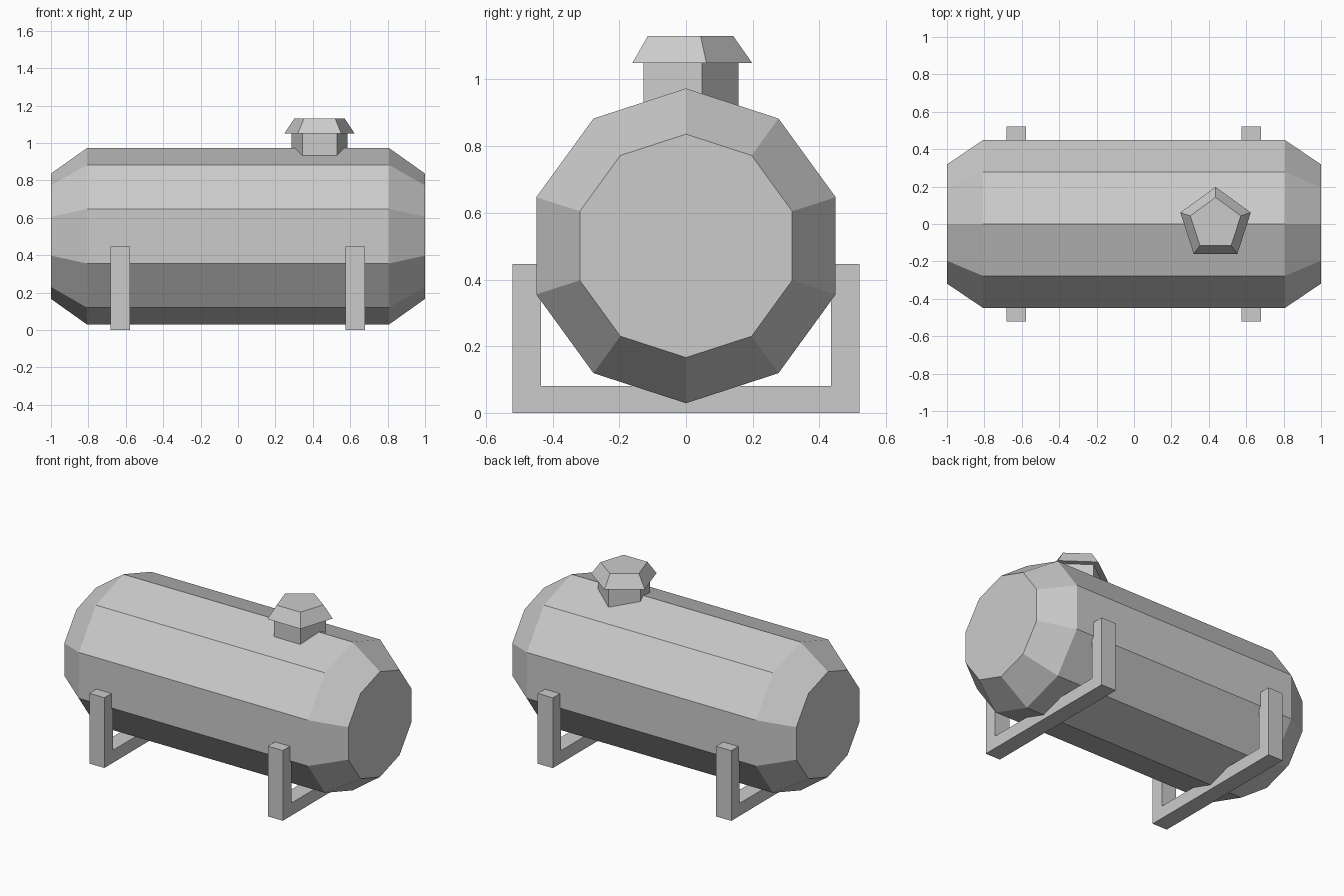
import bpy, bmesh
from math import pi, sin, cos

if "Cube" in bpy.data.objects:
    bpy.data.objects.remove(bpy.data.objects["Cube"])


def finish(name, bm):
    bmesh.ops.recalc_face_normals(bm, faces=bm.faces)
    mesh = bpy.data.meshes.new(name)
    bm.to_mesh(mesh)
    bm.free()
    obj = bpy.data.objects.new(name, mesh)
    bpy.context.collection.objects.link(obj)
    return obj


def loft(name, rings):
    """Join equal-length rings of points into a closed solid."""
    bm = bmesh.new()
    loops = [[bm.verts.new(p) for p in ring] for ring in rings]
    n = len(loops[0])
    for a, b in zip(loops, loops[1:]):
        for i in range(n):
            j = (i + 1) % n
            bm.faces.new((a[i], a[j], b[j], b[i]))
    bm.faces.new(loops[0])
    bm.faces.new(loops[-1])
    return finish(name, bm)


def polygon(n, r):
    # regular polygon with one corner pointing along the second axis
    return [(r * cos(pi / 2 + 2 * pi * i / n), r * sin(pi / 2 + 2 * pi * i / n))
            for i in range(n)]


# Ten-sided tank with tapered ends
TANK_Z = 0.501
loft("tank", [[(x, y, TANK_Z + z) for y, z in polygon(10, r)]
              for x, r in ((-1, 0.335), (-0.807, 0.472), (0.807, 0.472), (1, 0.335))])


# Five-sided hatch neck and its tapered lid
def hatch_part(name, sections):
    loft(name, [[(0.436 + x, y, z) for x, y in polygon(5, r)] for r, z in sections])


hatch_part("hatch_neck", ((0.157, 0.85), (0.157, 1.05)))
hatch_part("hatch_lid", ((0.198, 1.05), (0.142, 1.13)))

# U-shaped support cradles
half = [(0.52, 0), (0.52, 0.447), (0.435, 0.447), (0.435, 0.08)]
profile = half + [(-y, z) for y, z in reversed(half)]
for name, cx in (("left_cradle", -0.63), ("right_cradle", 0.627)):
    loft(name, [[(cx + s * 0.053, y, z) for y, z in profile] for s in (-1, 1)])
